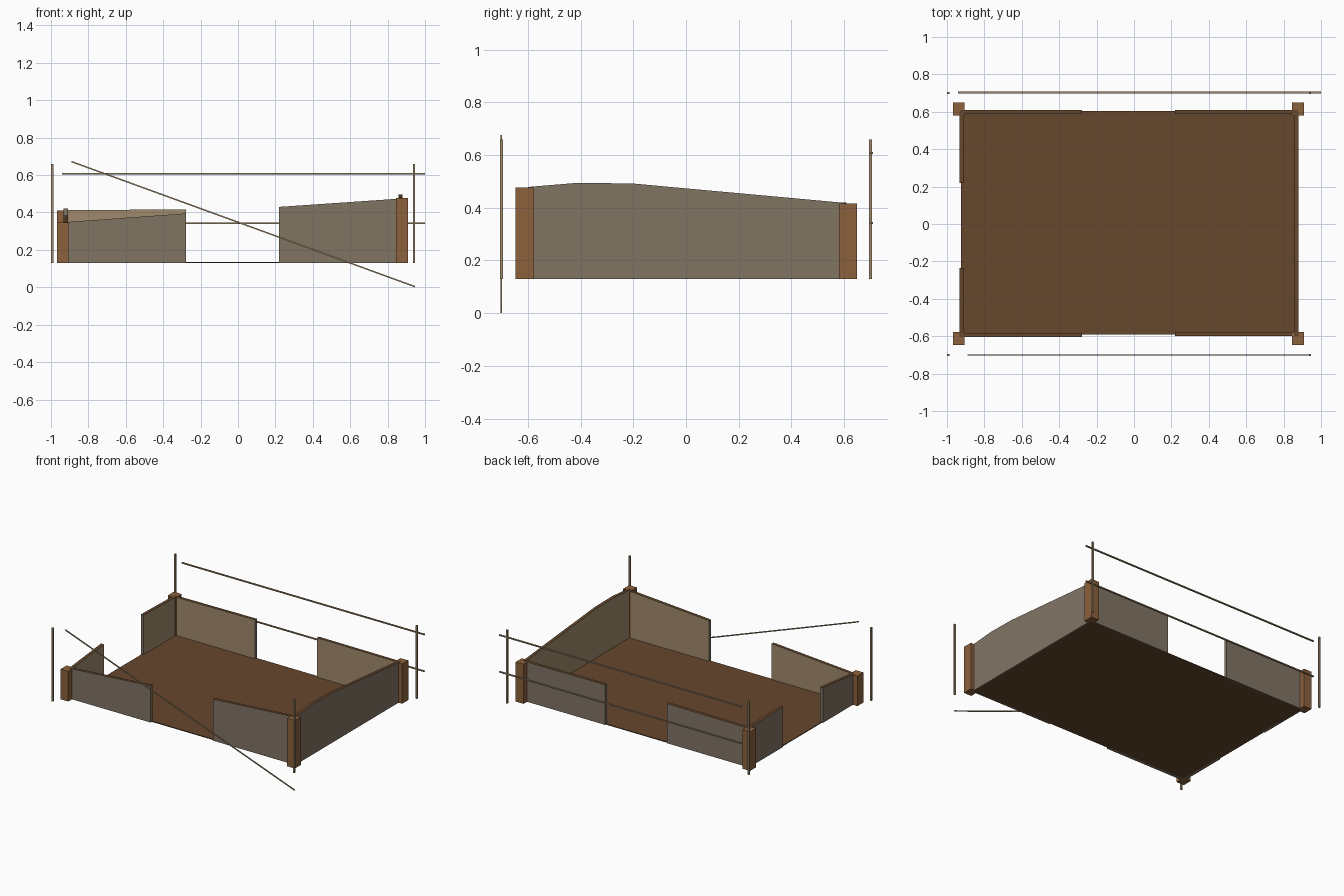
import bpy, bmesh
from mathutils import Vector

if "Cube" in bpy.data.objects:
    bpy.data.objects.remove(bpy.data.objects["Cube"])


def srgb(r, g, b):
    f = lambda c: c / 12.92 if c <= 0.04045 else ((c + 0.055) / 1.055) ** 2.4
    return (f(r / 255), f(g / 255), f(b / 255), 1)


def material(name, rgb):
    m = bpy.data.materials.new(name)
    m.diffuse_color = srgb(*rgb)
    m.use_nodes = True
    m.node_tree.nodes["Principled BSDF"].inputs["Base Color"].default_value = m.diffuse_color
    return m


POST = material("post_wood", (140, 97, 60))
FLOOR = material("dark_floor_wood", (101, 71, 45))
OUTER = material("grey_plank", (129, 117, 100))
INNER = material("tan_plank", (160, 139, 108))

Z0 = 0.13          # underside of the structure
T = 0.022          # wall thickness


def finish(name, bm, mats):
    bmesh.ops.recalc_face_normals(bm, faces=bm.faces)
    me = bpy.data.meshes.new(name)
    bm.to_mesh(me)
    bm.free()
    for m in mats:
        me.materials.append(m)
    ob = bpy.data.objects.new(name, me)
    bpy.context.collection.objects.link(ob)
    return ob


def box(name, lo, hi, mat):
    bm = bmesh.new()
    bmesh.ops.create_cube(bm, size=1)
    for v in bm.verts:
        v.co = Vector([(a + b) / 2 + c * (b - a) for a, b, c in zip(lo, hi, v.co)])
    return finish(name, bm, [mat])


def wall(name, axis, outer, sign, tops):
    """Upright panel along x or y; tops = (distance, height) along its upper edge."""
    prof = [(tops[0][0], Z0)] + tops + [(tops[-1][0], Z0)]

    def pt(d, z, off):
        return (d, off, z) if axis == "x" else (off, d, z)
    bm = bmesh.new()
    a = [bm.verts.new(pt(d, z, outer)) for d, z in prof]
    b = [bm.verts.new(pt(d, z, outer - sign * T)) for d, z in prof]
    bm.faces.new(a)
    bm.faces.new(b)
    n = len(prof)
    for i in range(n):
        j = (i + 1) % n
        bm.faces.new((a[i], a[j], b[j], b[i]))
    bmesh.ops.recalc_face_normals(bm, faces=bm.faces)
    out = Vector((0, sign, 0) if axis == "x" else (sign, 0, 0))
    # outside and ends grey, inside tan, upper edge dark
    for f in bm.faces:
        f.material_index = 1 if f.normal.dot(out) < -0.5 else 2 if f.normal.z > 0.5 else 0
    return finish(name, bm, [OUTER, INNER, FLOOR])


# floor slab
box("floor", (-0.925, -0.592, Z0), (0.872, 0.604, Z0 + 0.006), FLOOR)

# corner posts
for name, x, y, top in (("front_left", -0.937, -0.612, 0.347), ("front_right", 0.877, -0.612, 0.477),
                        ("back_left", -0.937, 0.615, 0.412), ("back_right", 0.877, 0.615, 0.417)):
    box(name + "_post", (x - 0.031, y - 0.035, Z0), (x + 0.031, y + 0.035, top), POST)

# walls, with openings in the front, back and left
wall("front_wall_left", "x", -0.605, -1, [(-0.93, 0.348), (-0.277, 0.395)])
wall("front_wall_right", "x", -0.6, -1, [(0.22, 0.43), (0.877, 0.475)])
wall("back_wall_left", "x", 0.61, 1, [(-0.93, 0.412), (-0.277, 0.417)])
wall("back_wall_right", "x", 0.61, 1, [(0.22, 0.42), (0.877, 0.417)])
wall("left_wall_front", "y", -0.932, -1, [(-0.6, 0.347), (-0.235, 0.385)])
wall("left_wall_back", "y", -0.932, -1, [(0.22, 0.422), (0.6, 0.413)])
wall("right_wall", "y", 0.879, 1, [(-0.6, 0.479), (-0.41, 0.495), (-0.2, 0.492), (0.6, 0.419)])

# thin marker poles
for sx, x in (("left", -0.993), ("right", 0.941)):
    for sy, y in (("front", -0.701), ("back", 0.701)):
        box(f"{sy}_{sx}_pole", (x - 0.006, y - 0.006, Z0), (x + 0.006, y + 0.006, 0.66), INNER)

# back rails
for name, z in (("upper", 0.608), ("lower", 0.342)):
    box(f"back_{name}_rail", (-0.94, 0.699, z - 0.004), (1.0, 0.709, z + 0.004), INNER)

# fallen front rail: a straight bar sheared into its slope
rail = box("fallen_front_rail", (-0.89, -0.704, -0.004), (0.945, -0.698, 0.004), INNER)
for v in rail.data.vertices:
    v.co.z += 0.672 - (v.co.x + 0.89) / 1.835 * 0.668
